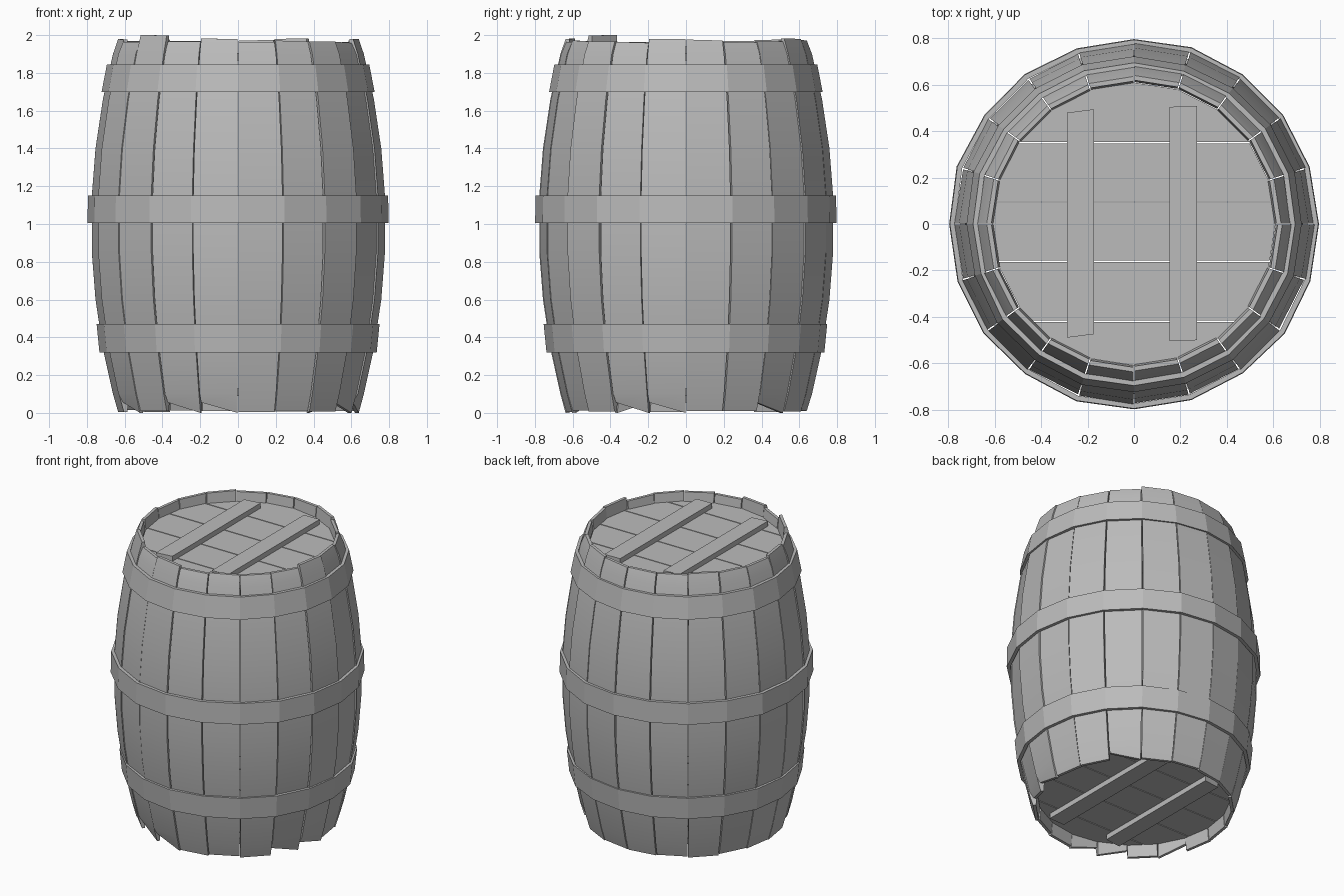
import bpy, bmesh, math, random
from mathutils import Vector

random.seed(4)
if "Cube" in bpy.data.objects:
    bpy.data.objects.remove(bpy.data.objects["Cube"], do_unlink=True)

grey = bpy.data.materials.new("plain_grey")
grey.use_nodes = True
GREY = (0.5, 0.5, 0.5, 1)
grey.diffuse_color = GREY
grey.node_tree.nodes["Principled BSDF"].inputs["Base Color"].default_value = GREY

SIDES = 20
STEP = math.tau / SIDES


def finish(name, bm, smooth=True):
    bmesh.ops.recalc_face_normals(bm, faces=bm.faces)
    me = bpy.data.meshes.new(name)
    bm.to_mesh(me)
    bm.free()
    me.materials.append(grey)
    ob = bpy.data.objects.new(name, me)
    bpy.context.collection.objects.link(ob)
    if smooth:
        bpy.ops.object.select_all(action='DESELECT')
        ob.select_set(True)
        bpy.context.view_layer.objects.active = ob
        bpy.ops.object.shade_smooth_by_angle(angle=math.radians(15))
    return ob


def belly(z):
    # Outer radius of the barrel at a height
    return 0.778 - 0.142 * (z - 1.0) ** 2


def polar(r, a, z):
    return Vector((r * math.cos(a), r * math.sin(a), z))


# Staves: bowed planks with thinned ends and uneven cuts
CHIPPED = {3, 4, 7, 16, 18, 19}     # bottom cut on a slant
TALL = 17                           # stands a little proud
LEVELS = [0, 0.1, 0.34, 0.6, 0.85, 1.15, 1.4, 1.66, 1.9, 2]


def stave(i):
    bm = bmesh.new()
    gap = 0.004
    a0 = -math.pi / 2 + i * STEP + gap
    a1 = a0 + STEP - 2 * gap
    push = random.uniform(-0.005, 0.005)
    top = 2.0 if i == TALL else random.uniform(1.962, 1.985)
    low = random.uniform(0.0, 0.015)
    rings = []
    for z in LEVELS:
        end = z in (0, 2)
        za = zb = z
        if z == 0:
            za, zb = low, low
            if i in CHIPPED:
                za, zb = 0.055, 0.0
        if z == 2:
            za, zb = top, top - random.uniform(0, 0.006)
        thick = 0.02 if end else 0.055
        ring = []
        for a, h, inner in ((a0, za, 0), (a1, zb, 0), (a1, zb, 1), (a0, za, 1)):
            ring.append(bm.verts.new(polar(belly(z) + push - inner * thick, a, h)))
        rings.append(ring)
    for lo, hi in zip(rings, rings[1:]):
        for k in range(4):
            n = (k + 1) % 4
            bm.faces.new((lo[k], lo[n], hi[n], hi[k]))
    bm.faces.new(rings[0])
    bm.faces.new(rings[-1])
    finish(f"stave_{i + 1:02d}", bm)


for i in range(SIDES):
    stave(i)


# Hoops: closed bands following the staves
def hoop(name, z0, r0, z1, r1, thick=0.022):
    bm = bmesh.new()
    rings = []
    for i in range(SIDES):
        a = -math.pi / 2 + i * STEP
        w = random.uniform(-0.004, 0.004)
        rings.append([bm.verts.new(polar(r + w, a, z)) for r, z in
                      ((r0, z0), (r1, z1), (r1 - thick, z1), (r0 - thick, z0))])
    for i in range(SIDES):
        p, q = rings[i], rings[(i + 1) % SIDES]
        for k in range(4):
            n = (k + 1) % 4
            bm.faces.new((p[k], q[k], q[n], p[n]))
    # Wide angle blends the facets round the band
    ob = finish(name, bm)
    bpy.ops.object.shade_smooth_by_angle(angle=math.radians(25))
    return ob


hoop("lower_hoop", 0.32, 0.735, 0.47, 0.75)
hoop("middle_hoop", 1.005, 0.80, 1.15, 0.797)
hoop("upper_hoop", 1.70, 0.725, 1.845, 0.697)


# Heads: round boards cut into planks
def plank(name, y0, y1, z0, z1, radius=0.61):
    bm = bmesh.new()
    pts = [bm.verts.new(polar(radius, -math.pi / 2 + i * STEP, z0)) for i in range(SIDES)]
    bm.faces.new(pts)
    for y, side in ((y0, -1), (y1, 1)):
        geom = bm.verts[:] + bm.edges[:] + bm.faces[:]
        bmesh.ops.bisect_plane(bm, geom=geom, plane_co=(0, y, 0),
                               plane_no=(0, side, 0), clear_outer=True)
    ext = bmesh.ops.extrude_face_region(bm, geom=bm.faces[:])
    for v in ext["geom"]:
        if isinstance(v, bmesh.types.BMVert):
            v.co.z = z1
    finish(name, bm, smooth=False)


def box(name, x0, x1, y0, y1, z0, z1, skew):
    bm = bmesh.new()
    bmesh.ops.create_cube(bm, size=1)
    for v in bm.verts:
        x, y, z = v.co
        v.co = ((x0 if x < 0 else x1),
                (y0 if y < 0 else y1) + (skew if x > 0 else 0),
                (z0 if z < 0 else z1))
    finish(name, bm, smooth=False)


CUTS = [-0.65, -0.42, -0.16, 0.095, 0.35, 0.65]
for side, z0, z1 in (("bottom", 0.09, 0.13), ("top", 1.865, 1.905)):
    for n, (y0, y1) in enumerate(zip(CUTS, CUTS[1:])):
        plank(f"{side}_plank_{n + 1}", y0 + 0.003, y1 - 0.003, z0, z1)
    # Cleats across the planks on the outer face
    c0, c1 = (z1, z1 + 0.035) if side == "top" else (z0 - 0.035, z0)
    box(f"{side}_cleat_right", -0.288, -0.172, -0.49, 0.48, c0, c1, 0.015)
    box(f"{side}_cleat_left", 0.153, 0.272, -0.505, 0.505, c0, c1, 0.004)
